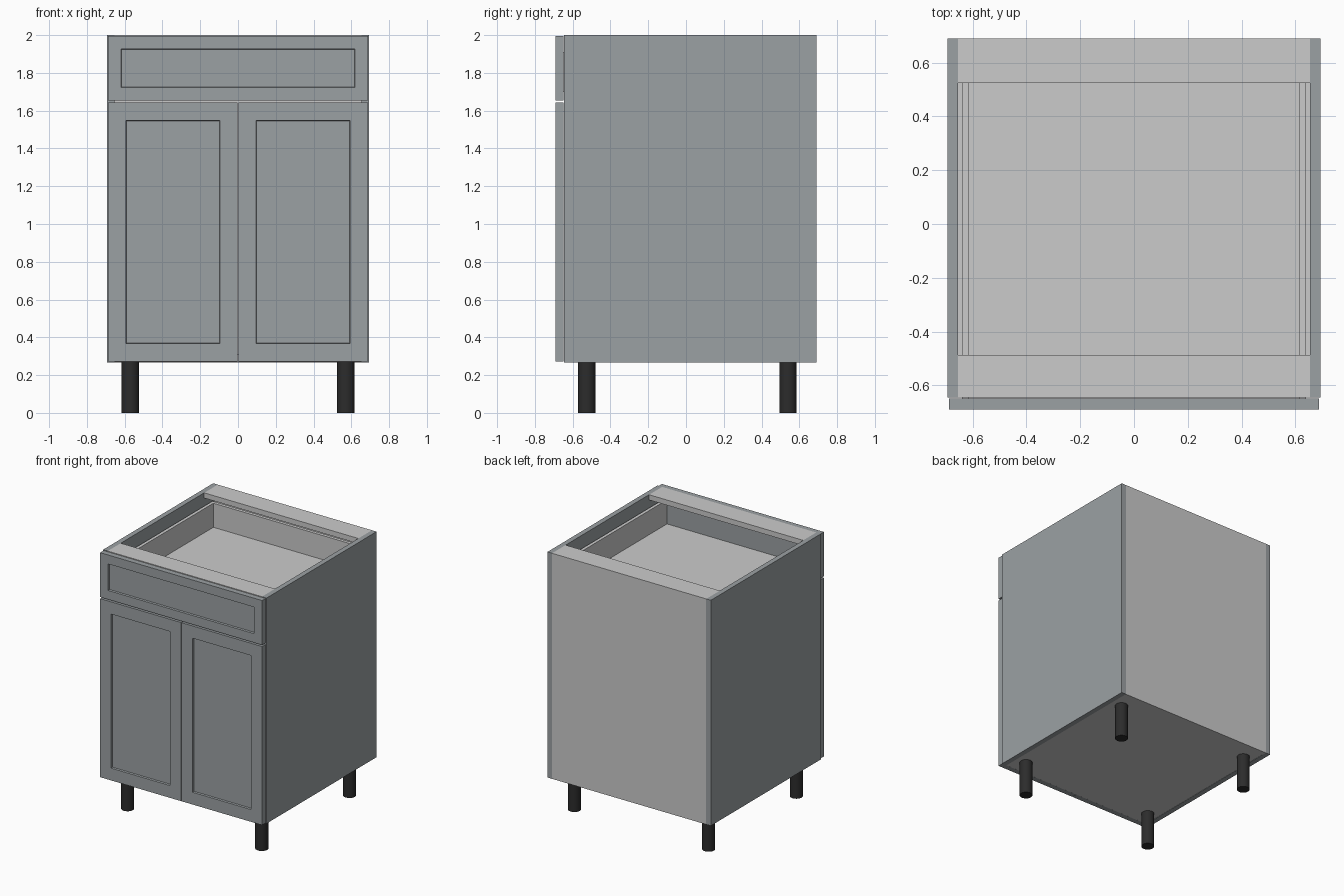
import bpy, bmesh
from mathutils import Vector

if "Cube" in bpy.data.objects:
    bpy.data.objects.remove(bpy.data.objects["Cube"])


def material(name, rgb):
    m = bpy.data.materials.new(name)
    m.diffuse_color = (*rgb, 1)
    m.use_nodes = True
    m.node_tree.nodes["Principled BSDF"].inputs["Base Color"].default_value = m.diffuse_color
    return m


PAINT = material("slate_paint", (0.33, 0.355, 0.37))
BLACK = material("black_plastic", (0.025, 0.025, 0.025))
METAL = material("runner_metal", (0.55, 0.55, 0.57))


def finish(name, bm, mat):
    me = bpy.data.meshes.new(name)
    bm.to_mesh(me)
    bm.free()
    ob = bpy.data.objects.new(name, me)
    bpy.context.collection.objects.link(ob)
    if mat:
        me.materials.append(mat)
    return ob


def box_bm(x, y, z):
    bm = bmesh.new()
    bmesh.ops.create_cube(bm, size=1)
    size = Vector((x[1] - x[0], y[1] - y[0], z[1] - z[0]))
    mid = Vector((sum(x), sum(y), sum(z))) / 2
    bmesh.ops.scale(bm, vec=size, verts=bm.verts)
    bmesh.ops.translate(bm, vec=mid, verts=bm.verts)
    return bm


def box(name, x, y, z, mat=None):
    return finish(name, box_bm(x, y, z), mat)


def shaker(name, x, z, frame):
    # slab front with a sunken centre panel
    bm = box_bm(x, (-0.69, -0.648), z)
    bm.normal_update()
    face = min(bm.faces, key=lambda f: f.calc_center_median().y)
    bmesh.ops.inset_region(bm, faces=[face], thickness=frame)
    bmesh.ops.inset_region(bm, faces=[face], thickness=0.004, depth=-0.014)
    return finish(name, bm, PAINT)


# carcass
for s, side in ((-1, "left"), (1, "right")):
    box(f"{side}_side_panel", sorted((s * 0.655, s * 0.694)), (-0.645, 0.69), (0.268, 2.0), PAINT)
INNER = (-0.655, 0.655)
box("bottom_panel", INNER, (-0.645, 0.65), (0.27, 0.31))
box("back_panel", INNER, (0.65, 0.69), (0.268, 2.0))
box("front_stretcher", INNER, (-0.645, -0.487), (1.96, 2.0))
box("back_stretcher", INNER, (0.525, 0.65), (1.96, 2.0))

# doors and drawer front
shaker("left_door", (-0.688, -0.002), (0.272, 1.643), 0.133)
shaker("right_door", (0.002, 0.688), (0.272, 1.643), 0.133)
shaker("drawer_front", (-0.688, 0.688), (1.655, 1.996), 0.097)

# drawer box and runners
for s, side in ((-1, "left"), (1, "right")):
    box(f"{side}_drawer_side", sorted((s * 0.615, s * 0.64)), (-0.648, 0.605), (1.70, 1.91))
    box(f"{side}_drawer_runner", sorted((s * 0.64, s * 0.655)), (-0.63, 0.60), (1.76, 1.80), METAL)
box("drawer_back", (-0.615, 0.615), (0.58, 0.605), (1.70, 1.91))
box("drawer_bottom", (-0.615, 0.615), (-0.648, 0.58), (1.70, 1.725))

# legs
for sx, side in ((-1, "left"), (1, "right")):
    for y, end in ((-0.525, "front"), (0.54, "back")):
        bm = bmesh.new()
        bmesh.ops.create_cone(bm, cap_ends=True, segments=32, radius1=0.046, radius2=0.046, depth=0.27)
        bmesh.ops.translate(bm, vec=(sx * 0.57, y, 0.135), verts=bm.verts)
        leg = finish(f"{end}_{side}_leg", bm, BLACK)
        for p in leg.data.polygons:
            p.use_smooth = len(p.vertices) == 4
        for e in leg.data.edges:
            a, b = (leg.data.vertices[i].co.z for i in e.vertices)
            e.use_edge_sharp = abs(a - b) < 0.01
